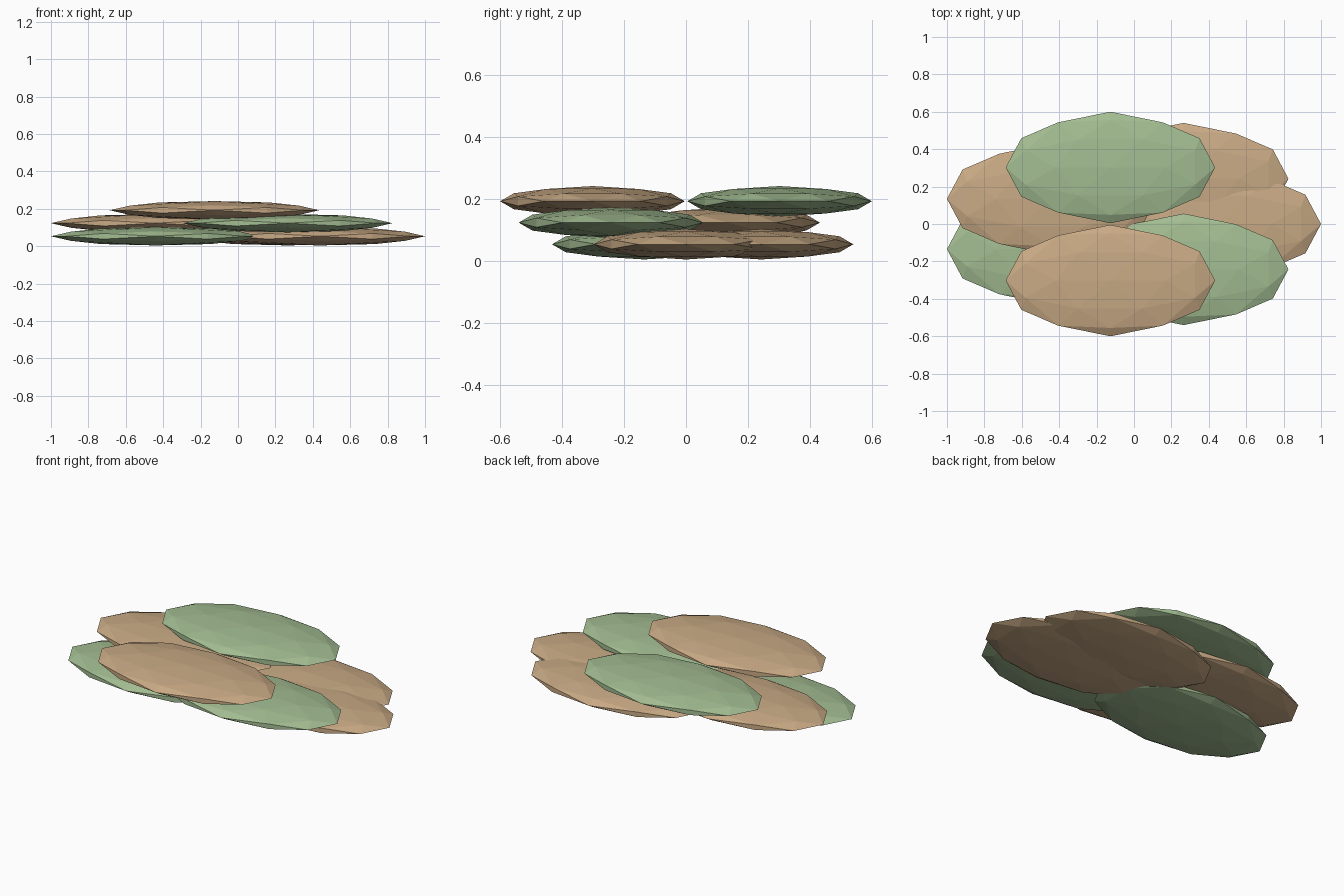
import bpy, bmesh, math
from mathutils import Vector
from itertools import combinations

if "Cube" in bpy.data.objects:
    bpy.data.objects.remove(bpy.data.objects["Cube"])

PADS = 7
SIZE = (0.56, 0.298, 0.049)        # half length, half depth, half height
RING = (0.463, 0.31)               # radii of the ring of pad centres
LAYERS = (0.053, 0.123, 0.192)     # heights of the three layers


def srgb(r, g, b):
    def lin(c):
        c /= 255
        return c / 12.92 if c <= 0.04045 else ((c + 0.055) / 1.055) ** 2.4
    return (lin(r), lin(g), lin(b), 1)


def material(name, rgb):
    m = bpy.data.materials.new(name)
    m.diffuse_color = srgb(*rgb)
    m.use_nodes = True
    m.node_tree.nodes["Principled BSDF"].inputs["Base Color"].default_value = m.diffuse_color
    return m


def faceted_ball():
    """Unit icosahedron, split once, with two-fold axes along x, y and z."""
    t = (1 + math.sqrt(5)) / 2
    corners = []
    for a in (-1, 1):
        for b in (-t, t):
            corners += [Vector((b, a, 0)), Vector((a, 0, b)), Vector((0, b, a))]
    mids = [p + q for p, q in combinations(corners, 2) if (p - q).length < 2.1]
    bm = bmesh.new()
    for p in corners + mids:
        bm.verts.new(p.normalized())
    bmesh.ops.convex_hull(bm, input=bm.verts[:])
    bmesh.ops.recalc_face_normals(bm, faces=bm.faces[:])
    return bm


colours = [material("tan", (201, 170, 133)), material("sage_green", (163, 189, 146))]

# Ring of flattened pads, stepping through three layers and two colours
for i in range(PADS):
    angle = -2 * math.pi * i / PADS
    bm = faceted_ball()
    bmesh.ops.scale(bm, vec=SIZE, verts=bm.verts[:])
    mesh = bpy.data.meshes.new(f"leaf_pad_{i + 1}")
    bm.to_mesh(mesh)
    bm.free()
    mesh.materials.append(colours[i % 2])
    pad = bpy.data.objects.new(mesh.name, mesh)
    pad.location = (RING[0] * math.cos(angle) - 0.023,
                    RING[1] * math.sin(angle), LAYERS[i % 3])
    bpy.context.collection.objects.link(pad)
